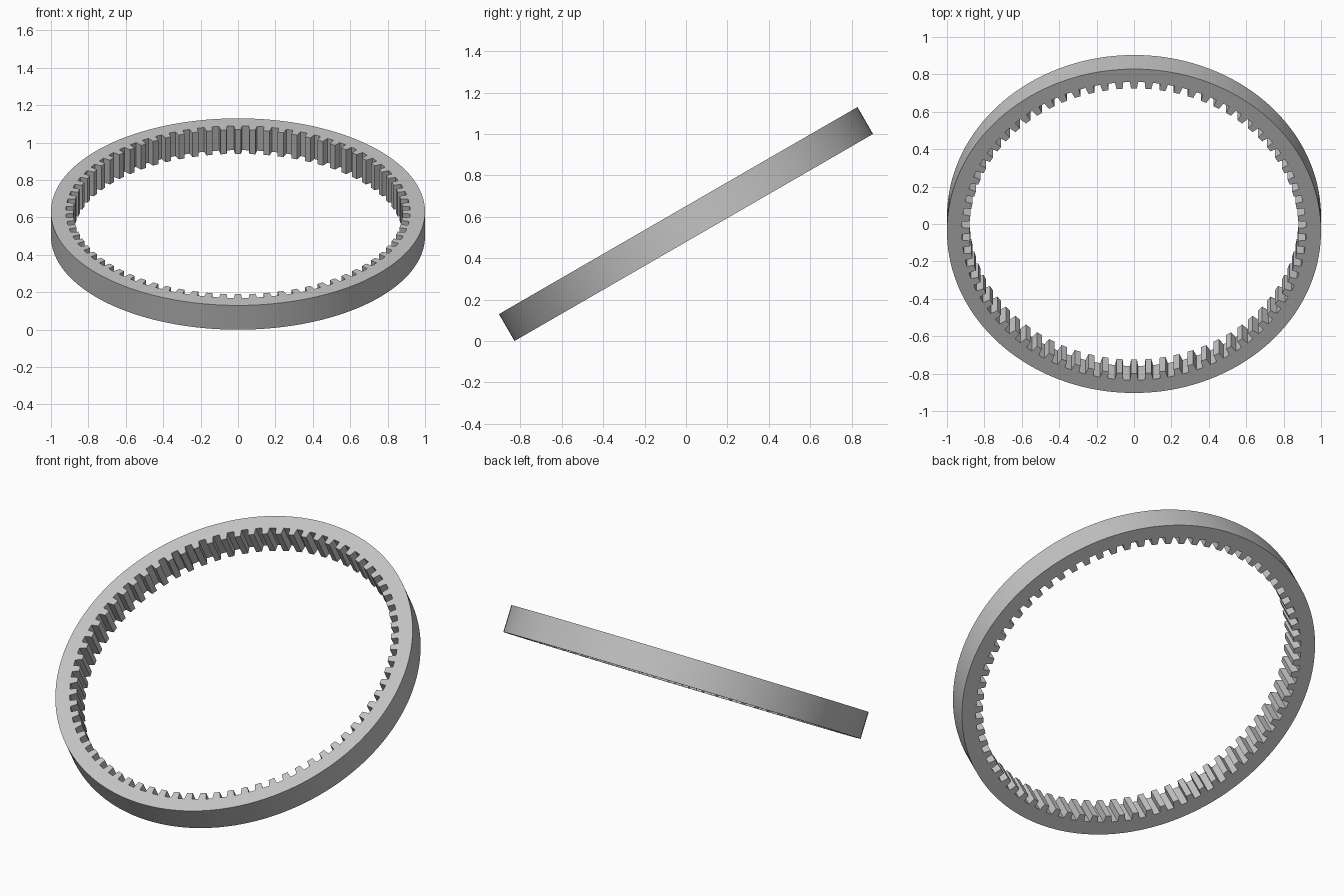
import bpy
import bmesh
from math import sin, cos, radians, pi
from mathutils import Matrix

cube = bpy.data.objects.get("Cube")
if cube:
    bpy.data.objects.remove(cube, do_unlink=True)

OUTER, ROOT, TIP = 1.0, 0.92, 0.88
THICK, TEETH, TILT = 0.15, 72, radians(30)

# Plain grey metal
grey = bpy.data.materials.new("grey_metal")
grey.use_nodes = True
colour = (0.55, 0.55, 0.55, 1)
grey.diffuse_color = colour
grey.node_tree.nodes["Principled BSDF"].inputs["Base Color"].default_value = colour

# Toothed inner outline: each tooth runs root, tip, tip, root
pitch = 2 * pi / TEETH
tooth = [(-0.27, ROOT), (-0.21, TIP), (0.21, TIP), (0.27, ROOT)]
outline = [((i + f) * pitch, r) for i in range(TEETH) for f, r in tooth]

bm = bmesh.new()


def loop(points, z):
    return [bm.verts.new((r * cos(a), r * sin(a), z)) for a, r in points]


rim = [(a, OUTER) for a, r in outline]
half = THICK / 2
loops = [loop(rim, -half), loop(rim, half), loop(outline, half), loop(outline, -half)]

# Outer wall, top face, toothed wall and bottom face
n = len(outline)
for k in range(4):
    a, b = loops[k], loops[(k + 1) % 4]
    for i in range(n):
        j = (i + 1) % n
        bm.faces.new((a[i], a[j], b[j], b[i]))
bmesh.ops.recalc_face_normals(bm, faces=bm.faces)

# Tilt the ring and rest it on the ground
bm.transform(Matrix.Rotation(TILT, 4, "X"))
low = min(v.co.z for v in bm.verts)
bmesh.ops.translate(bm, verts=bm.verts, vec=(0, 0, -low))

mesh = bpy.data.meshes.new("ring_gear")
bm.to_mesh(mesh)
bm.free()
mesh.materials.append(grey)
gear = bpy.data.objects.new("ring_gear", mesh)
bpy.context.collection.objects.link(gear)

# Smooth round walls, crisp tooth edges
bpy.ops.object.select_all(action="DESELECT")
gear.select_set(True)
bpy.context.view_layer.objects.active = gear
bpy.ops.object.shade_smooth_by_angle(angle=radians(20))
